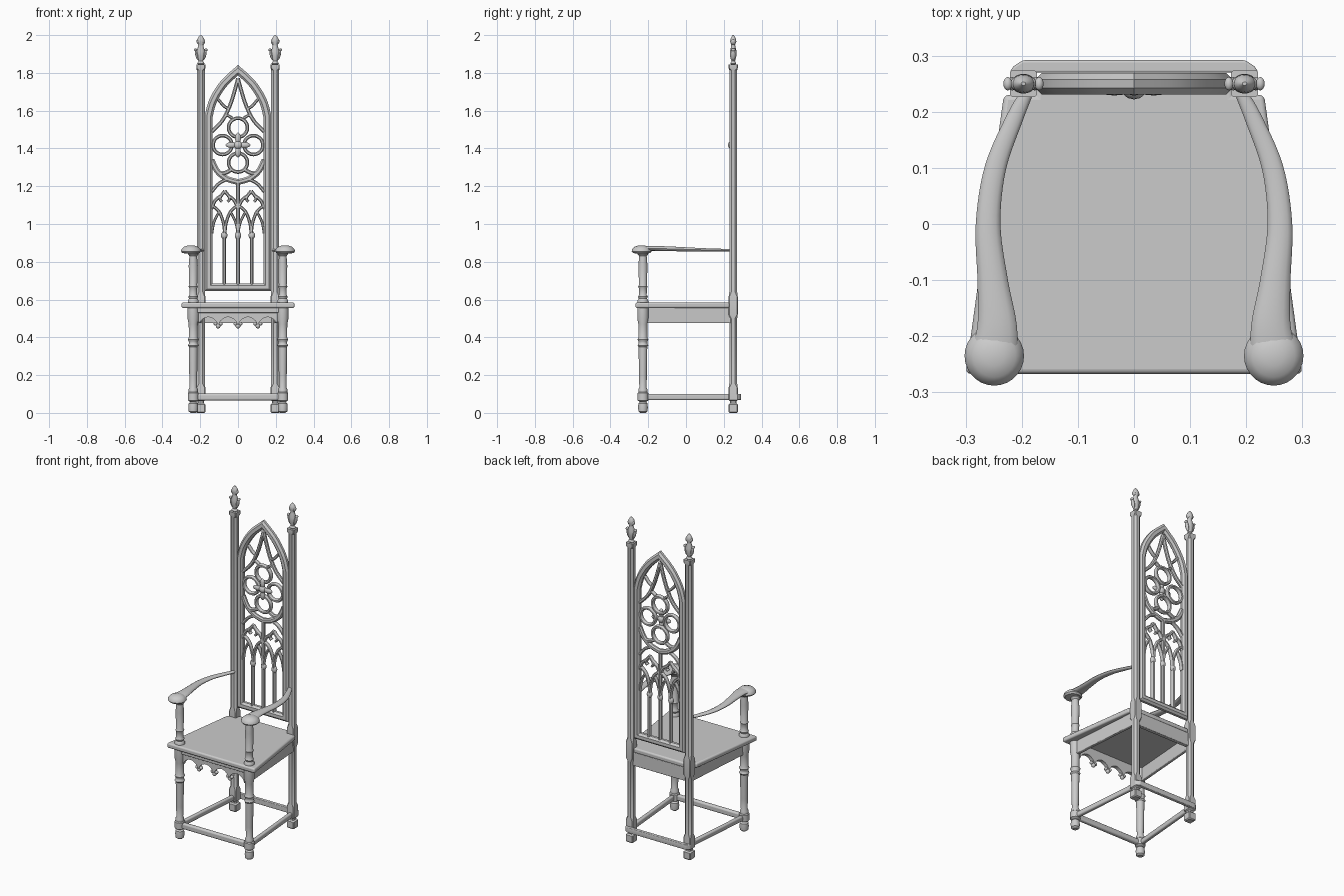
import bpy, bmesh, math
from mathutils import Matrix, Vector

if "Cube" in bpy.data.objects:
    bpy.data.objects.remove(bpy.data.objects["Cube"])


def finish(name, bm, bevel=0):
    bmesh.ops.recalc_face_normals(bm, faces=bm.faces)
    me = bpy.data.meshes.new(name)
    bm.to_mesh(me)
    bm.free()
    ob = bpy.data.objects.new(name, me)
    bpy.context.collection.objects.link(ob)
    if bevel:
        m = ob.modifiers.new("bevel", 'BEVEL')
        m.width, m.segments = bevel, 3
    return ob


def loft(name, strips, closed=False, bevel=0):
    """Skin each list of equal-sized rings into a tube."""
    bm = bmesh.new()
    for rings in strips:
        vs = [[bm.verts.new(p) for p in r] for r in rings]
        n = len(vs[0])
        for i in range(len(vs) - (not closed)):
            a, b = vs[i], vs[(i + 1) % len(vs)]
            for j in range(n):
                k = (j + 1) % n
                bm.faces.new((a[j], a[k], b[k], b[j]))
        if not closed:
            bm.faces.new(vs[0])
            bm.faces.new(vs[-1])
    return finish(name, bm, bevel)


def prism(name, pts, a, b, axis='z', bevel=0):
    f = (lambda p, h: (p[0], p[1], h)) if axis == 'z' else (lambda p, h: (p[0], h, p[1]))
    return loft(name, [[[f(p, a) for p in pts], [f(p, b) for p in pts]]], bevel=bevel)


def beam(name, p, q, w, z0, z1, bevel=0.004):
    p, q = Vector(p), Vector(q)
    d = (q - p).normalized()
    n = Vector((-d.y, d.x)) * w / 2
    return prism(name, [p + n, q + n, q - n, p - n], z0, z1, bevel=bevel)


def lathe(name, prof, x, y, ysc=1, n=20):
    rings = [[(x + r * math.cos(t * math.tau / n), y + ysc * r * math.sin(t * math.tau / n), z)
              for t in range(n)] for r, z in prof]
    return loft(name, [rings])


def spline(pts, n=6):
    """Catmull-Rom through tuples of any length."""
    P = [pts[0]] + list(pts) + [pts[-1]]
    out = []
    for a, b, c, d in zip(P, P[1:], P[2:], P[3:]):
        for i in range(n):
            t = i / n
            out.append(tuple(0.5 * (2 * q + (r - p) * t + (2 * p - 5 * q + 4 * r - s) * t * t
                                    + (3 * q - p - 3 * r + s) * t ** 3)
                             for p, q, r, s in zip(a, b, c, d)))
    return out + [tuple(pts[-1])]


def ribbon(path, w, d, y, closed=False):
    """Mitred rings of a chamfered bar along a path in the x-z plane."""
    P = [Vector(p) for p in path]
    rings = []
    for i, p in enumerate(P):
        prev = P[i - 1] if i or closed else None
        nxt = P[(i + 1) % len(P)] if i < len(P) - 1 or closed else None
        t1 = (p - prev).normalized() if prev else (nxt - p).normalized()
        t2 = (nxt - p).normalized() if nxt else t1
        t = (t1 + t2).normalized()
        n = Vector((-t.y, t.x)) / max(0.4, t.dot(t1))
        sec = [(-1, -.4), (-.45, -1), (.45, -1), (1, -.4), (1, .4), (.45, 1), (-.45, 1), (-1, .4)]
        rings.append([(p.x + n.x * u * w / 2, y + v * d / 2, p.y + n.y * u * w / 2) for u, v in sec])
    return rings


def blobs(name, items):
    bm = bmesh.new()
    for loc, sc, rot in items:
        M = Matrix.Translation(loc) @ Matrix.Rotation(rot, 4, 'Y') @ Matrix.Diagonal((*sc, 1))
        bmesh.ops.create_uvsphere(bm, u_segments=12, v_segments=8, radius=1, matrix=M)
    return finish(name, bm)


# seat with a tongue between the back posts
prism("seat", [(-.3, -.267), (.3, -.267), (.232, .23), (.176, .23), (.176, .262),
               (-.176, .262), (-.176, .23), (-.232, .23)], .555, .585, bevel=.009)

PX, PY = .197, .25      # back posts
LX, LY = .237, -.228    # front legs

leg = [(.014, 0), (.024, .008), (.026, .03), (.024, .05), (.016, .058), (.029, .066), (.029, .105),
       (.024, .11), (.024, .125), (.019, .135), (.021, .2), (.023, .35), (.029, .358), (.023, .367),
       (.023, .377), (.029, .388), (.023, .4), (.024, .47), (.03, .5), (.03, .56)]
support = [(.029, .58), (.029, .595), (.022, .605), (.026, .615), (.02, .625), (.021, .66),
           (.025, .668), (.021, .676), (.024, .78), (.02, .83), (.028, .84), (.028, .86)]
knob = [(.02, .843), (.045, .846), (.053, .855), (.05, .867), (.038, .879), (.018, .886), (.003, .887)]
# post stations: height, half width, chamfer
post = [(0, .019, .004), (.006, .024, .004), (.045, .024, .004), (.052, .017, .006), (.062, .017, .006),
        (.068, .024, .004), (.135, .024, .004), (.155, .021, .011), (.5, .021, .011), (.52, .024, .004),
        (.615, .024, .004), (.64, .021, .011), (1.815, .021, .011), (1.825, .024, .004), (1.845, .024, .004)]
finial = [(.012, 1.842), (.02, 1.85), (.012, 1.862), (.02, 1.885), (.022, 1.915), (.014, 1.94),
          (.013, 1.95), (.021, 1.965), (.018, 1.98), (.012, 1.99), (.004, 2.0)]
arm = spline([(.19, .235, .861, .011, .008), (.212, .19, .861, .015, .008), (.247, .1, .863, .019, .009),
              (.26, 0, .866, .022, .011), (.252, -.1, .869, .027, .013), (.244, -.18, .871, .035, .013),
              (.249, -.235, .867, .042, .014)])

for s, side in ((-1, "left"), (1, "right")):
    lathe(side + "_front_leg", leg, s * LX, LY)
    lathe(side + "_arm_support", support, s * LX, LY)
    lathe(side + "_arm_knob", knob, s * .249, -.235, n=28)
    # back post
    rings = []
    for z, h, c in post:
        k = h - c
        rings.append([(s * PX + u, PY + v, z) for u, v in
                      ((h, -k), (h, k), (k, h), (-k, h), (-h, k), (-h, -k), (-k, -h), (k, -h))])
    loft(side + "_back_post", [rings])
    # leafy finial, flat front to back
    lathe(side + "_finial", finial, s * PX, PY, ysc=.8)
    blobs(side + "_finial_leaves", [((s * PX + k * dx, PY, z), (w, .012, h), k * a) for k in (-1, 1)
                                    for dx, z, w, h, a in ((.02, 1.895, .009, .03, .25),
                                                           (.028, 1.922, .008, .008, 0),
                                                           (.014, 1.963, .008, .014, .3))])
    # swept armrest
    rings = []
    for i, (x, y, z, w, h) in enumerate(arm):
        a, b = arm[max(i - 1, 0)], arm[min(i + 1, len(arm) - 1)]
        t = Vector((b[0] - a[0], b[1] - a[1])).normalized()
        rings.append([(s * (x - t.y * w * math.cos(q)), y + t.x * w * math.cos(q), z + h * math.sin(q))
                      for q in (j * math.tau / 14 for j in range(14))])
    loft(side + "_armrest", [rings])
    # side apron and stretcher
    beam(side + "_apron", (s * .238, -.22), (s * .203, .24), .02, .475, .558)
    beam(side + "_stretcher", (s * LX, LY), (s * PX, PY), .024, .068, .1, .008)

# front and back stretchers, back apron
beam("front_stretcher", (-LX, LY), (LX, LY), .026, .066, .102, .009)
prism("back_stretcher", [(-.222, .27), (.222, .27), (.215, .281), (.198, .292), (-.198, .292), (-.215, .281)],
      .068, .1, bevel=.004)
beam("back_apron", (-.19, .25), (.19, .25), .024, .475, .558)

# scalloped front apron with pendants
xs = [-.21 + .42 * i / 64 for i in range(65)]
edge = [(x, .462 + .045 * abs(math.sin(math.pi * x / .105)) ** .6) for x in xs]
prism("front_apron", edge + [(.21, .558), (-.21, .558)], LY - .01, LY + .012, 'y')
blobs("apron_pendants", [((.105 * i + dx, LY, z), (r, .012, r), 0) for i in (-1, 0, 1)
                         for dx, z, r in ((0, .46, .013), (-.014, .472, .01), (.014, .472, .01))])
beam("apron_moulding", (-.215, LY - .01), (.215, LY - .01), .02, .53, .558)

# pointed back frame
half = [(.155, 1.57)] + spline([(.155, 1.57), (.138, 1.637), (.108, 1.697), (.065, 1.755), (0, 1.814)], 4)[1:]
outline = [(-.155, .665), (.155, .665)] + half + [(-x, z) for x, z in half[-2::-1]]
loft("back_frame", [ribbon(outline, .042, .038, PY, True)], closed=True)

# tracery: foil rings
loft("tracery_rings", [ribbon([(cx + .05 * math.cos(t * math.tau / 28), cz + .05 * math.sin(t * math.tau / 28))
                               for t in range(28)], .019, .026, PY, True)
                       for cx, cz in ((0, 1.51), (0, 1.325), (-.082, 1.418), (.082, 1.418))], closed=True)

# tracery: curved ribs (mirrored)
ribs = [(.02, [(0, 1.77), (.025, 1.68), (.05, 1.61), (.085, 1.545), (.138, 1.49)]),
        (.016, [(.05, 1.61), (.075, 1.625), (.105, 1.66)]),
        (.016, [(.03, 1.56), (.06, 1.575), (.08, 1.55)]),
        (.03, [(.14, 1.34), (.11, 1.28), (.06, 1.24), (0, 1.222)]),
        (.022, [(.03, 1.29), (.07, 1.27), (.1, 1.27)]),
        (.018, [(.05, 1.24), (.1, 1.215), (.14, 1.17)]),
        (.018, [(0, 1.08), (.02, 1.125), (.05, 1.15), (.07, 1.175)]),
        (.018, [(.07, 1.175), (.09, 1.15), (.12, 1.125), (.14, 1.08)]),
        (.015, [(.05, 1.15), (.045, 1.13), (.055, 1.118)]),
        (.015, [(.09, 1.15), (.095, 1.13), (.085, 1.118)]),
        (.017, [(.07, .93), (.076, 1.0), (.1, 1.065), (.14, 1.1)]),
        (.017, [(.07, .93), (.064, 1.0), (.04, 1.065), (0, 1.1)]),
        (.014, [(.138, .95), (.127, 1.01), (.1, 1.065)]),
        (.014, [(0, .95), (.013, 1.01), (.04, 1.065)])]
loft("tracery_ribs", [ribbon([(s * x, z) for x, z in spline(p)], w, .024, PY)
                      for w, p in ribs for s in (-1, 1)])
# mullions and their capitals
loft("mullions", [ribbon([(x, .68), (x, top)], w, .026, PY)
                  for x, top, w in ((-.073, .95, .018), (0, 1.22, .02), (.073, .95, .018))])
blobs("mullion_capitals", [((x, PY, .94), (.017, .015, .022), 0) for x in (-.073, 0, .073)])
# four-petal rosette
blobs("rosette", [((0, .24, 1.418), (.022, .018, .022), 0)] +
      [((.035 * math.cos(a), .24, 1.418 + .035 * math.sin(a)), (.031, .011, .015), -a)
       for a in (i * math.pi / 2 for i in range(4))])

# smooth shading with sharp edges kept
bpy.ops.object.select_all(action='SELECT')
bpy.context.view_layer.objects.active = bpy.data.objects["seat"]
bpy.ops.object.shade_smooth_by_angle(angle=math.radians(35))
